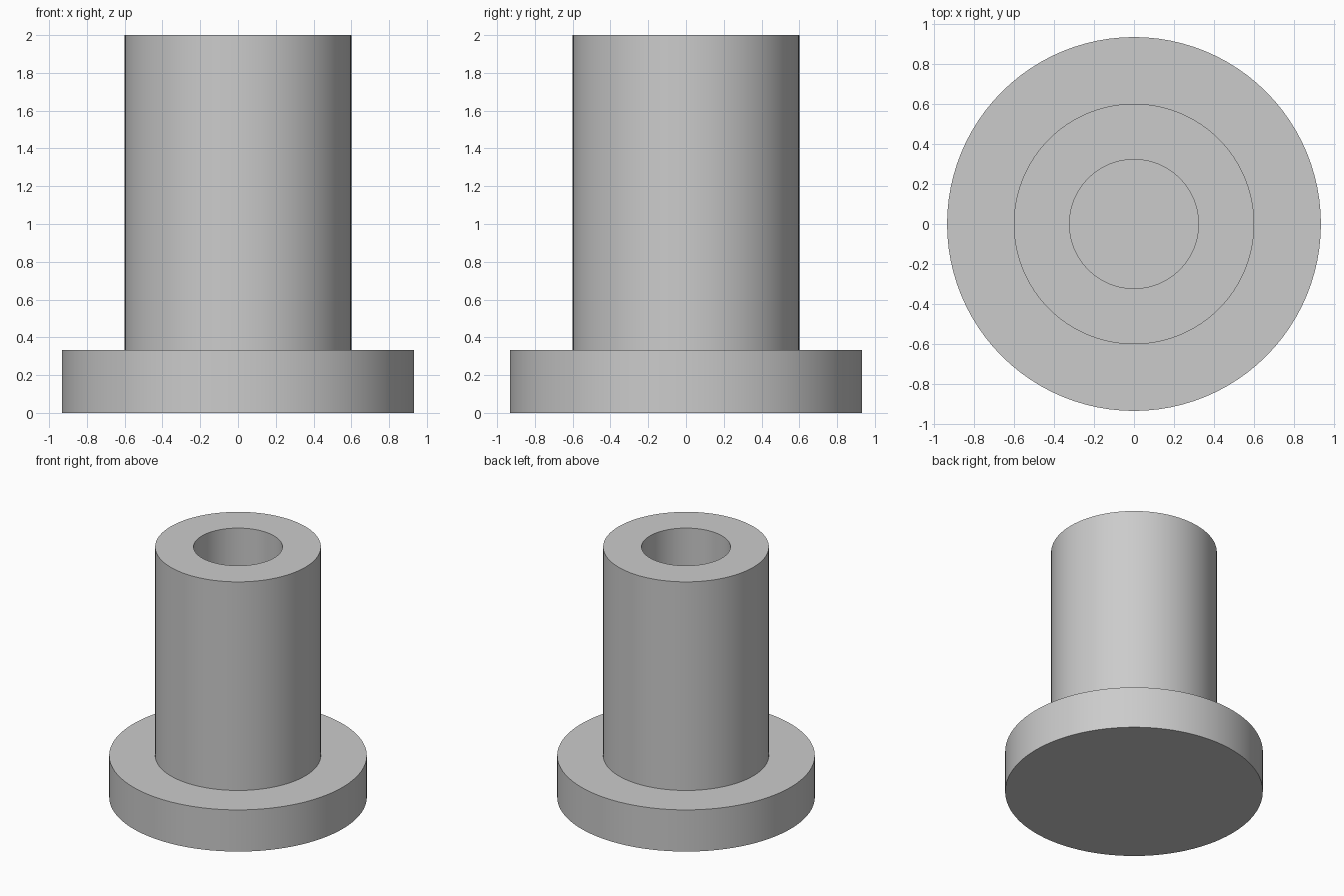
import bpy
import bmesh
import math
from mathutils import Matrix, Vector

cube = bpy.data.objects.get("Cube")
if cube:
    bpy.data.objects.remove(cube, do_unlink=True)

SEGMENTS = 96
FLANGE_RADIUS, SLEEVE_RADIUS, BORE_RADIUS = 0.933, 0.6, 0.322
FLANGE_TOP, HEIGHT = 0.333, 2.0
BORE_FLOOR = FLANGE_TOP

# Plain grey material
grey = bpy.data.materials.new("plain grey")
grey.use_nodes = True
colour = (0.6, 0.6, 0.6, 1.0)
grey.diffuse_color = colour
grey.node_tree.nodes["Principled BSDF"].inputs["Base Color"].default_value = colour


def turned_part(name, profile):
    """Revolve a (radius, height) profile that starts and ends on the axis."""
    bm = bmesh.new()
    points = [bm.verts.new((r, 0, z)) for r, z in profile]
    edges = [bm.edges.new(pair) for pair in zip(points, points[1:])]
    bmesh.ops.spin(bm, geom=points + edges, cent=(0, 0, 0), axis=(0, 0, 1),
                   angle=math.tau, steps=SEGMENTS, use_duplicate=False)
    bmesh.ops.remove_doubles(bm, verts=bm.verts[:], dist=0.0001)
    bmesh.ops.recalc_face_normals(bm, faces=bm.faces[:])
    mesh = bpy.data.meshes.new(name)
    bm.to_mesh(mesh)
    bm.free()
    mesh.materials.append(grey)
    part = bpy.data.objects.new(name, mesh)
    bpy.context.collection.objects.link(part)
    bpy.ops.object.select_all(action="DESELECT")
    part.select_set(True)
    bpy.context.view_layer.objects.active = part
    bpy.ops.object.shade_smooth_by_angle(angle=math.radians(30))
    return part


# Flanged sleeve with a blind bore, closed underneath
turned_part("flanged_bushing", [
    (0, 0), (FLANGE_RADIUS, 0), (FLANGE_RADIUS, FLANGE_TOP),
    (SLEEVE_RADIUS, FLANGE_TOP), (SLEEVE_RADIUS, HEIGHT),
    (BORE_RADIUS, HEIGHT), (BORE_RADIUS, BORE_FLOOR), (0, BORE_FLOOR),
])
